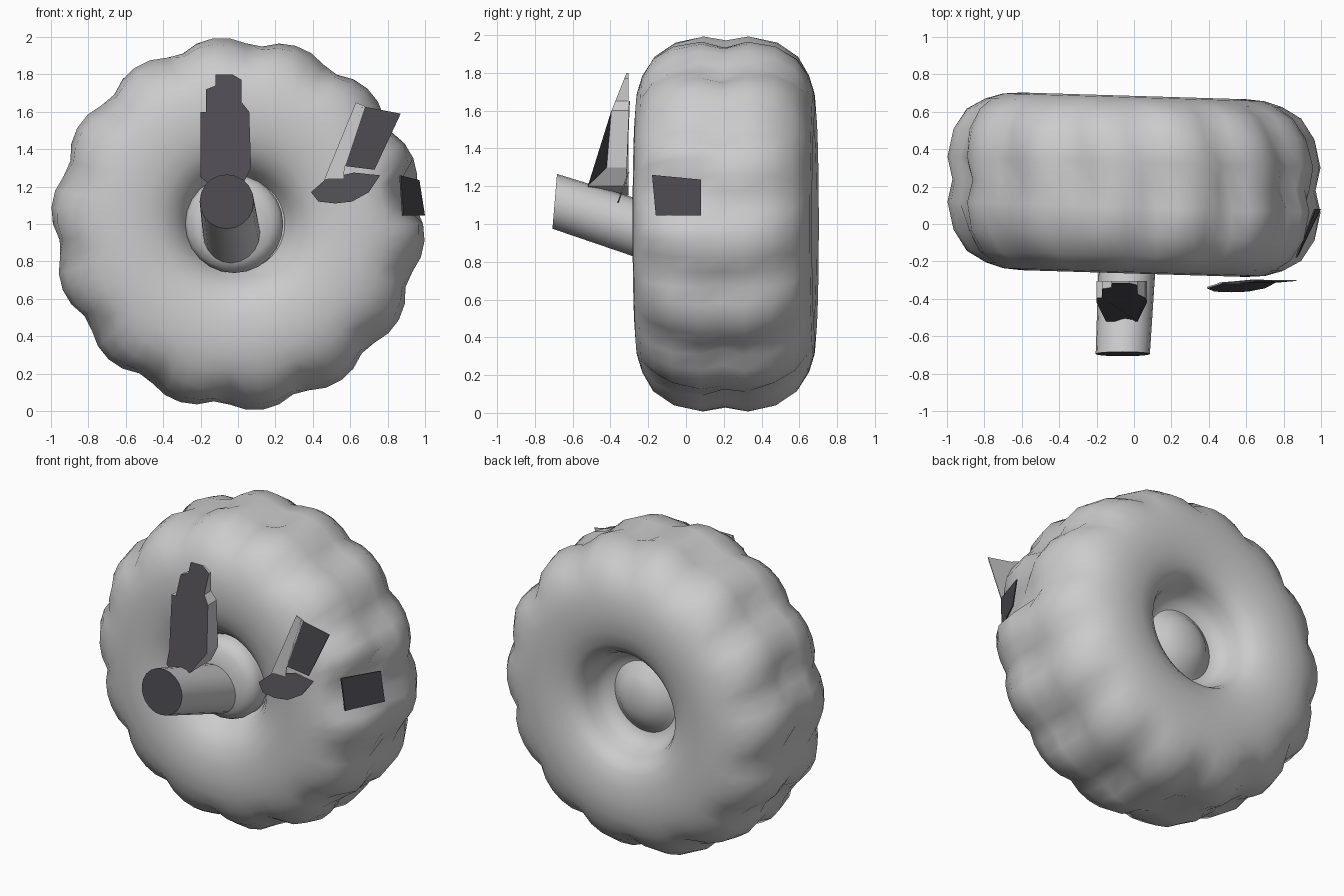
import bpy, bmesh, math
from mathutils import Vector

if "Cube" in bpy.data.objects:
    bpy.data.objects.remove(bpy.data.objects["Cube"])


def material(name, color):
    m = bpy.data.materials.new(name)
    m.use_nodes = True
    m.diffuse_color = (*color, 1)
    m.node_tree.nodes["Principled BSDF"].inputs["Base Color"].default_value = (*color, 1)
    return m


GREY = material("light grey", (0.6, 0.6, 0.6))
DARK = material("dark grey", (0.075, 0.071, 0.083))


def finish(name, bm, smooth=None):
    bmesh.ops.recalc_face_normals(bm, faces=bm.faces)
    me = bpy.data.meshes.new(name)
    bm.to_mesh(me)
    bm.free()
    ob = bpy.data.objects.new(name, me)
    bpy.context.collection.objects.link(ob)
    me.materials.append(GREY)
    me.materials.append(DARK)
    if smooth:
        bpy.ops.object.select_all(action="DESELECT")
        ob.select_set(True)
        bpy.context.view_layer.objects.active = ob
        bpy.ops.object.shade_smooth_by_angle(angle=math.radians(smooth))
    return ob


def lathe(name, rings, segments, x, lug, smooth):
    """Turn (radius, y, lug weight) rings around a slightly yawed y axis."""
    bm = bmesh.new()
    loops = []
    for r, y, w in rings:
        loop = []
        for i in range(segments):
            a = math.tau * i / segments
            rr = r + w * lug(a, y)
            dx = rr * math.cos(a)
            loop.append(bm.verts.new((x + dx, y - 0.03 * dx, 1 + rr * math.sin(a))))
        loops.append(loop)
    for p, q in zip(loops, loops[1:]):
        for i in range(segments):
            j = (i + 1) % segments
            bm.faces.new((p[i], p[j], q[j], q[i]))
    bm.faces.new(loops[0])
    bm.faces.new(loops[-1])
    return finish(name, bm, smooth)


def prism(name, outline, front, back, front_color=1):
    """Solid with a coloured front; front and back give y from x and z."""
    bm = bmesh.new()
    f = [bm.verts.new((x, front(x, z), z)) for x, z in outline]
    b = [bm.verts.new((x, back(x, z), z)) for x, z in outline]
    bm.faces.new(f).material_index = front_color
    bm.faces.new(b)
    for i in range(len(f)):
        j = (i + 1) % len(f)
        bm.faces.new((f[i], f[j], b[j], b[i]))
    return finish(name, bm)


# Tyre: rounded section with chevron lugs, a centre groove and a dished back with a dome
MID = 0.21
LUGS = 14


def chevron(a, y):
    if 0 < a < 0.28 and y < 0.12:  # flattened bed of the tread patch
        return -0.055
    t = a + 0.09 * (1 - abs(y - MID) / 0.4)
    return 0.07 * (abs(math.sin(LUGS * t / 2 + 1.83)) ** 0.7 - 0.48)


half = [(0.25, -0.04, 0), (0.29, -0.12, 0), (0.34, -0.185, 0), (0.41, -0.23, 0),
        (0.5, -0.257, 0), (0.6, -0.265, 0), (0.7, -0.257, 0), (0.79, -0.228, 0.1),
        (0.87, -0.17, 0.7), (0.933, -0.06, 1), (0.965, 0.09, 1)]
back_half = [(r, 2 * MID - y, w) for r, y, w in reversed(half[3:])]
back_dish = [(0.36, 0.615, 0), (0.33, 0.56, 0), (0.31, 0.49, 0), (0.27, 0.43, 0),
             (0.225, 0.415, 0), (0.195, 0.435, 0), (0.15, 0.475, 0), (0.08, 0.5, 0),
             (0.02, 0.506, 0)]
rings = half + [(0.94, MID, 1)] + back_half + back_dish
lathe("tyre", rings, LUGS * 5, 0, chevron, 50)


# Front hub: domed boss
def plain(a, y):
    return 0


front_dome = [(0.03, -0.2, 0), (0.12, -0.195, 0), (0.2, -0.175, 0), (0.245, -0.145, 0),
              (0.262, -0.1, 0), (0.262, 0.2, 0)]
lathe("front_hub", front_dome, 24, -0.02, plain, 60)

# Axle: sloping round shaft with a dark upright end
bm = bmesh.new()
start, end = Vector((-0.03, -0.08, 0.92)), Vector((-0.06, -0.695, 1.12))
loops = []
for c, r in ((start, 0.155), (end, 0.145)):
    loops.append([bm.verts.new(c + Vector((r * math.cos(a), 0.012 * math.sin(a), r * math.sin(a))))
                  for a in (math.tau * i / 20 for i in range(20))])
for i in range(20):
    j = (i + 1) % 20
    bm.faces.new((loops[0][i], loops[0][j], loops[1][j], loops[1][i]))
bm.faces.new(loops[0])
bm.faces.new(loops[1]).material_index = 1
finish("axle", bm, 40)


# Stepped upright wedge above the axle, its dark front bulging along the middle
def wedge_front(x, z):
    y = max(-0.315 - 0.4 * (1.8 - z), -0.52)
    return max(y, -0.42) if abs(x + 0.065) > 0.1 else y


wedge = [(-0.1, 1.15), (-0.15, 1.21), (-0.2, 1.25), (-0.2, 1.6), (-0.17, 1.6), (-0.17, 1.72),
         (-0.12, 1.74), (-0.12, 1.8), (-0.03, 1.8), (0.02, 1.77), (0.02, 1.65),
         (0.06, 1.6), (0.07, 1.3), (0.02, 1.2)]
prism("upright_wedge", wedge, wedge_front, lambda x, z: -0.305)


# Loose bracket: grey backing strip, dark upper plate and dark lower end
def lean(x, z):
    return -0.302 - 0.04 * (1.65 - z)


def lean_back(x, z):
    return lean(x, z) + 0.005


prism("bracket_strip", [(0.45, 1.21), (0.63, 1.65), (0.68, 1.63), (0.57, 1.3), (0.56, 1.22)],
      lean, lean_back, 0)
prism("bracket_upper_plate", [(0.57, 1.31), (0.66, 1.63), (0.87, 1.59), (0.73, 1.29)],
      lean, lean_back)
prism("bracket_lower_end", [(0.39, 1.17), (0.47, 1.24), (0.62, 1.275), (0.76, 1.26),
                            (0.7, 1.17), (0.61, 1.12), (0.52, 1.11), (0.43, 1.12)],
      lambda x, z: -0.365 + 0.35 * (z - 1.11), lambda x, z: -0.357 + 0.35 * (z - 1.11))

# Dark tread patch on the left side
bm = bmesh.new()
patch = [(0.87, -0.18, 1.26), (0.97, 0.08, 1.235), (1.0, 0.08, 1.045), (0.885, -0.16, 1.045)]
outer = [bm.verts.new(p) for p in patch]
inner = [bm.verts.new((x - 0.008, y, z)) for x, y, z in patch]
bm.faces.new(outer)
bm.faces.new(inner)
for i in range(4):
    j = (i + 1) % 4
    bm.faces.new((outer[i], outer[j], inner[j], inner[i]))
for f in bm.faces:
    f.material_index = 1
finish("tread_patch", bm)
